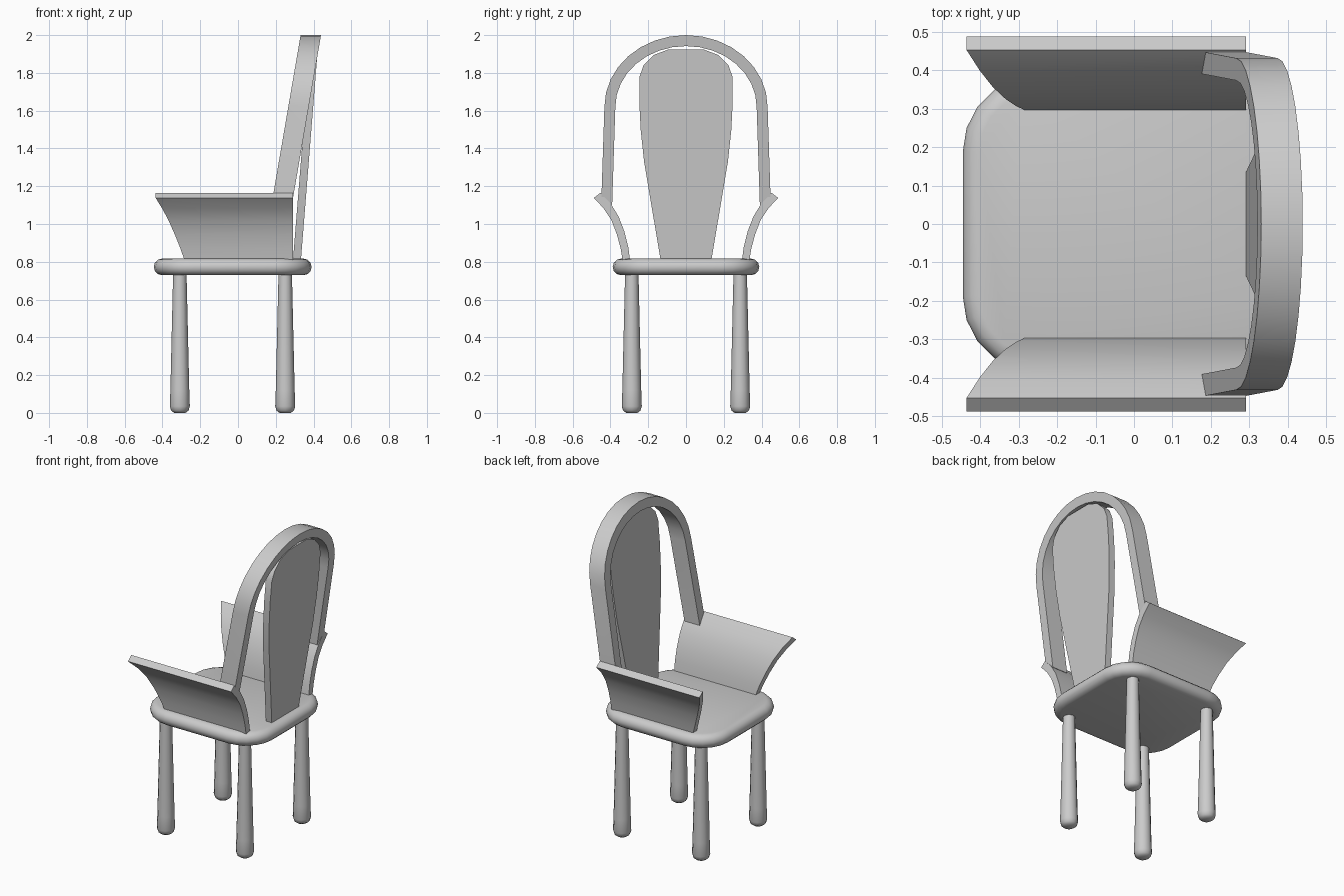
import bpy, bmesh, math
from mathutils import Vector

if "Cube" in bpy.data.objects:
    bpy.data.objects.remove(bpy.data.objects["Cube"])


def finish(bm, name, smooth=30):
    bmesh.ops.recalc_face_normals(bm, faces=bm.faces)
    me = bpy.data.meshes.new(name)
    bm.to_mesh(me)
    bm.free()
    ob = bpy.data.objects.new(name, me)
    bpy.context.collection.objects.link(ob)
    bpy.ops.object.select_all(action='DESELECT')
    ob.select_set(True)
    bpy.context.view_layer.objects.active = ob
    bpy.ops.object.shade_smooth_by_angle(angle=math.radians(smooth))
    return ob


def loft(name, sections, smooth=30):
    """Skin a list of equal-length closed sections and cap both ends."""
    bm = bmesh.new()
    rings = [[bm.verts.new(p) for p in s] for s in sections]
    n = len(rings[0])
    for a, b in zip(rings, rings[1:]):
        for i in range(n):
            j = (i + 1) % n
            bm.faces.new((a[i], a[j], b[j], b[i]))
    bm.faces.new(rings[0])
    bm.faces.new(rings[-1])
    return finish(bm, name, smooth)


# Seat: rounded slab with a fully rounded rim
def seat_ring(inset, z, r=0.2, steps=5):
    ring = []
    for k, (sx, sy) in enumerate(((1, 1), (-1, 1), (-1, -1), (1, -1))):
        for i in range(steps + 1):
            a = math.pi / 2 * (k + i / steps)
            ring.append((-0.028 + sx * (0.418 - r) + (r - inset) * math.cos(a),
                         sy * (0.388 - r) + (r - inset) * math.sin(a), z))
    return ring


rim = 0.044
angles = [math.radians(-90 + 180 * i / 6) for i in range(7)]
loft("seat", [seat_ring(rim * (1 - math.cos(a)), 0.773 + rim * math.sin(a))
              for a in angles], 40)

# Legs: tapered, with a softened foot
leg_profile = [(0.030, 0.0), (0.046, 0.012), (0.053, 0.035), (0.050, 0.12), (0.035, 0.76)]
for xname, x in (("front", -0.308), ("back", 0.25)):
    for yname, y in (("left", 0.287), ("right", -0.287)):
        loft(f"{xname}_{yname}_leg",
             [[(x + r * math.cos(math.tau * i / 12), y + r * math.sin(math.tau * i / 12), z)
               for i in range(12)] for r, z in leg_profile], 40)

# Arms: flared curved panels (inner y, inner z, outer y, outer z, front x)
arm_profile = [(0.295, 0.80, 0.334, 0.80, -0.280),
               (0.306, 0.88, 0.346, 0.87, -0.305),
               (0.326, 0.96, 0.366, 0.945, -0.335),
               (0.357, 1.04, 0.395, 1.02, -0.368),
               (0.400, 1.11, 0.436, 1.083, -0.402),
               (0.453, 1.165, 0.488, 1.138, -0.436)]
for side, s in (("left", 1), ("right", -1)):
    loft(f"{side}_arm",
         [[(xf, s * yi, zi), (0.292, s * yi, zi), (0.292, s * yo, zo), (xf, s * yo, zo)]
          for yi, zi, yo, zo, xf in arm_profile])


# Hoop: leaning bent strip standing on the arms
def hoop_section(y, z, inner_y, inner_z):
    def front(h):
        return 0.187 + (h - 1.16) * 0.172
    return [(front(z), y, z), (front(z) + 0.108, y, z),
            (front(inner_z) + 0.108, inner_y, inner_z), (front(inner_z), inner_y, inner_z)]


hoop = [hoop_section(0.449, 1.10, 0.391, 1.10)]
for i in range(17):
    a = math.pi * i / 16
    c, s = math.cos(a), math.sin(a)
    hoop.append(hoop_section(0.432 * c, 1.62 + 0.38 * s, 0.374 * c, 1.62 + 0.322 * s))
hoop.append(hoop_section(-0.449, 1.10, -0.391, 1.10))
loft("back_hoop", hoop, 35)

# Splat: leaning flat panel, wider towards the top
half = [(0.133, 0.80), (0.19, 1.14), (0.222, 1.33), (0.240, 1.50), (0.247, 1.64),
        (0.246, 1.78), (0.225, 1.84), (0.17, 1.895), (0.09, 1.925)]
outline = half + [(-y, z) for y, z in reversed(half)]
loft("back_splat",
     [[(x0 + (z - 0.82) * 0.08, y, z) for y, z in outline] for x0 in (0.292, 0.334)])
